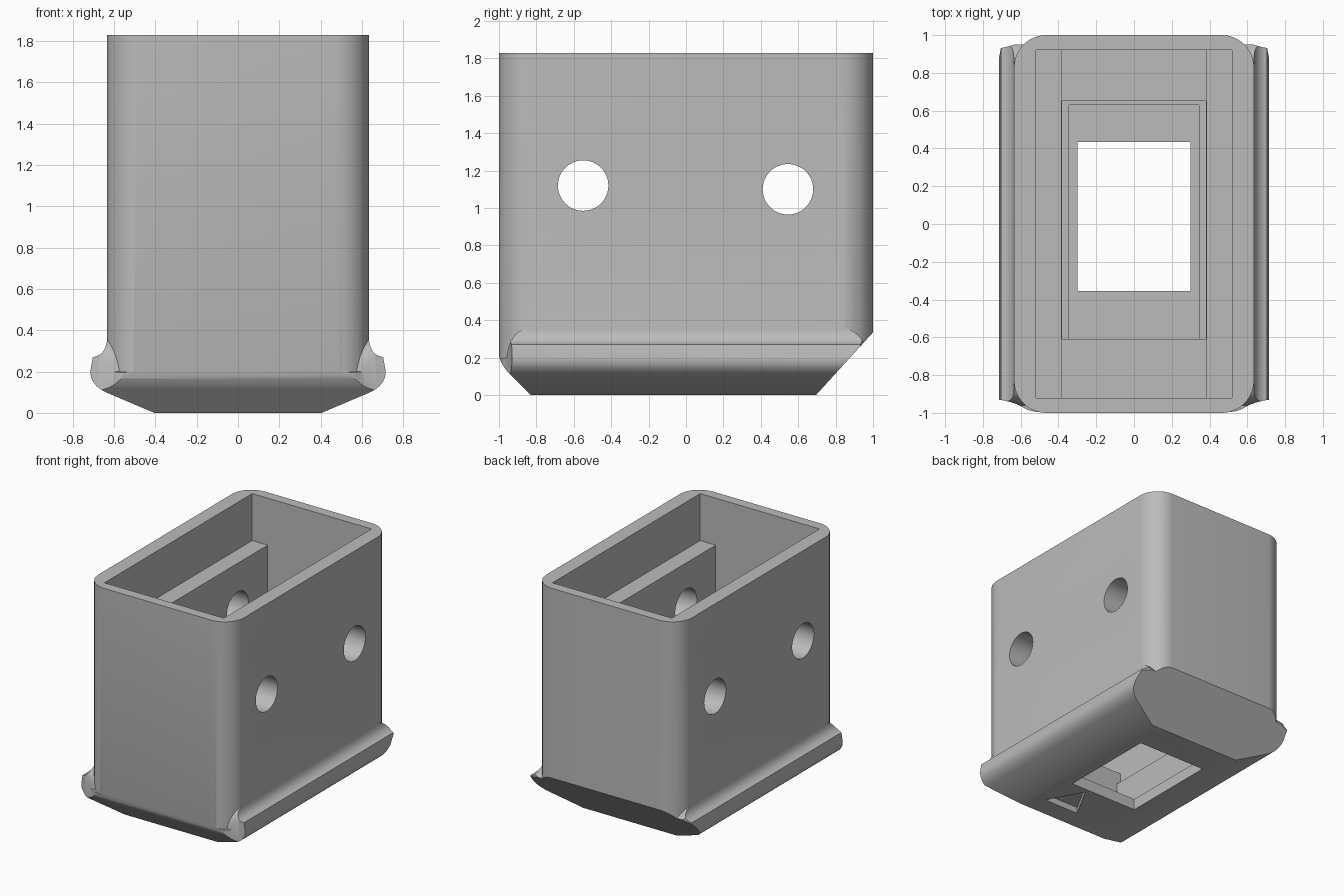
import bpy, bmesh, math
from mathutils import Vector

if "Cube" in bpy.data.objects:
    bpy.data.objects.remove(bpy.data.objects["Cube"], do_unlink=True)

grey = bpy.data.materials.new("plain grey")
grey.use_nodes = True
grey.diffuse_color = (0.5, 0.5, 0.5, 1)
grey.node_tree.nodes["Principled BSDF"].inputs["Base Color"].default_value = (0.5, 0.5, 0.5, 1)


def prism(name, pts, axis, lo, hi):
    """Extrude a closed 2D outline along one axis."""
    place = {"x": lambda a, b, t: (t, a, b),
             "y": lambda a, b, t: (a, t, b),
             "z": lambda a, b, t: (a, b, t)}[axis]
    bm = bmesh.new()
    face = bm.faces.new([bm.verts.new(place(a, b, lo)) for a, b in pts])
    out = bmesh.ops.extrude_face_region(bm, geom=[face])
    top = [v for v in out["geom"] if isinstance(v, bmesh.types.BMVert)]
    bmesh.ops.translate(bm, verts=top, vec=Vector(place(0, 0, hi - lo)))
    bmesh.ops.recalc_face_normals(bm, faces=bm.faces)
    mesh = bpy.data.meshes.new(name)
    bm.to_mesh(mesh)
    bm.free()
    ob = bpy.data.objects.new(name, mesh)
    bpy.context.collection.objects.link(ob)
    mesh.materials.append(grey)
    return ob


def rect(x0, x1, y0, y1):
    return [(x0, y0), (x1, y0), (x1, y1), (x0, y1)]


def box(name, x, y0, y1, z0, z1):
    return prism(name, rect(-x, x, y0, y1), "z", z0, z1)


def circle(cx, cy, r, n=48):
    return [(cx + r * math.cos(math.tau * i / n), cy + r * math.sin(math.tau * i / n))
            for i in range(n)]


def bend(a, b, c, n=10):
    """Quadratic curve from a to c, pulled toward b."""
    return [tuple((1 - t) ** 2 * p + 2 * t * (1 - t) * q + t * t * r
                  for p, q, r in zip(a, b, c)) for t in (i / n for i in range(n + 1))]


def mirrored(half):
    return half + [(-x, z) for x, z in reversed(half)]


def combine(target, tool, operation):
    """Apply a boolean and discard the tool."""
    mod = target.modifiers.new(operation, "BOOLEAN")
    mod.operation, mod.solver, mod.object = operation, "EXACT", tool
    bpy.context.view_layer.update()
    graph = bpy.context.evaluated_depsgraph_get()
    mesh = bpy.data.meshes.new_from_object(target.evaluated_get(graph))
    target.modifiers.clear()
    target.data = mesh
    bpy.data.objects.remove(tool, do_unlink=True)


# Upright shell with rounded vertical corners
R = 0.17
outline = []
for k, (sx, sy) in enumerate([(1, 1), (-1, 1), (-1, -1), (1, -1)]):
    for i in range(13):
        a = math.radians(90 * k + 7.5 * i)
        outline.append((sx * (0.635 - R) + R * math.cos(a), sy * (1 - R) + R * math.sin(a)))
shell = prism("housing", outline, "z", 0.15, 1.83)

# Flared base lip: cross-section trimmed by its plan and side outlines
section = ([(0.405, 0)] + bend((0.64, 0.1), (0.715, 0.135), (0.715, 0.2), 8)
           + bend((0.703, 0.27), (0.64, 0.28), (0.634, 0.355)))
base = prism("base", mirrored(section), "y", -1.1, 1.1)
quarter = bend((0.76, 0.925), (0.64, 0.935), (0.58, 0.975), 8) + bend((0.56, 0.985), (0.51, 0.999), (0.46, 0.999), 6)
plan = mirrored(quarter)
plan += [(x, -y) for x, y in reversed(plan)]
combine(base, prism("plan_trim", plan, "z", -0.1, 0.6), "INTERSECT")
side = ([(-1.1, -0.1), (1.1, -0.1), (1.1, 0.2)] + bend((0.98, 0.22), (0.93, 0.36), (0.82, 0.36))
        + bend((-0.82, 0.36), (-0.94, 0.36), (-0.96, 0.2)) + [(-1.1, 0.18)])
combine(base, prism("side_trim", side, "x", -1, 1), "INTERSECT")
combine(shell, base, "UNION")

# Sloped front and back undersides
slopes = ([(0.695, 0), (1.01, 0.346), (1.01, 1.9), (-1.01, 1.9), (-1.01, 0.22)]
          + bend((-1.0, 0.21), (-0.99, 0.165), (-0.95, 0.12), 6) + [(-0.83, 0)])
combine(shell, prism("slope_trim", slopes, "x", -1, 1), "INTERSECT")

# Stepped interior, from the open top down to the floor opening
for name, x, y0, y1, z0, z1 in [
        ("upper_cavity", 0.52, -0.92, 0.92, 1.46, 2),
        ("slot_cavity", 0.385, -0.92, 0.92, 0.45, 1.6),
        ("step_cavity", 0.38, -0.61, 0.65, 0.35, 0.6),
        ("lower_cavity", 0.345, -0.609, 0.63, 0.09, 0.5),
        ("floor_opening", 0.3, -0.355, 0.435, -0.1, 0.2)]:
    combine(shell, box(name, x, y0, y1, z0, z1), "DIFFERENCE")

# Cross holes through both side walls
for y, z in [(-0.55, 1.12), (0.545, 1.1)]:
    combine(shell, prism("cross_hole", circle(y, z, 0.135), "x", -1, 1), "DIFFERENCE")

# Triangular recess underneath
triangle = [(0.3, -0.67), (-0.01, -0.67), (0.145, -0.39)]
combine(shell, prism("triangle_recess", triangle, "z", -0.1, 0.05), "DIFFERENCE")

bpy.ops.object.select_all(action="DESELECT")
shell.select_set(True)
bpy.context.view_layer.objects.active = shell
bpy.ops.object.shade_smooth_by_angle(angle=math.radians(30))
